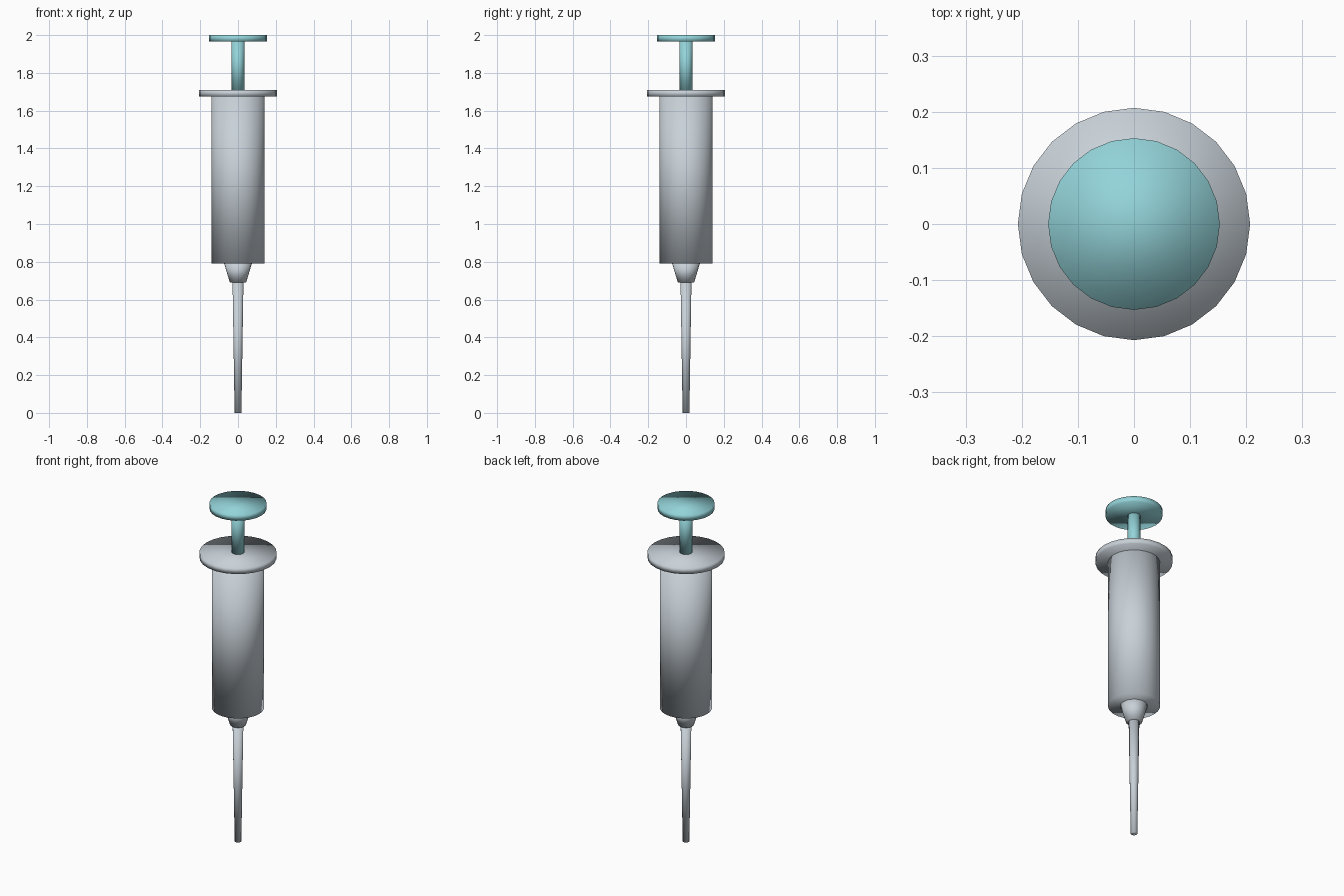
import bpy

cube = bpy.data.objects.get("Cube")
if cube:
    bpy.data.objects.remove(cube, do_unlink=True)


def make_material(name, rgb):
    mat = bpy.data.materials.new(name)
    mat.use_nodes = True
    color = (*rgb, 1.0)
    mat.diffuse_color = color
    mat.node_tree.nodes["Principled BSDF"].inputs["Base Color"].default_value = color
    return mat


grey = make_material("pale_grey", (0.58, 0.64, 0.69))
teal = make_material("soft_teal", (0.29, 0.65, 0.69))


def tapered(name, mat, z_low, z_high, r_low, r_high):
    """Round upright part between two heights, softly shaded."""
    bpy.ops.mesh.primitive_cone_add(
        vertices=24, radius1=r_low, radius2=r_high,
        depth=z_high - z_low, location=(0, 0, (z_low + z_high) / 2))
    part = bpy.context.object
    part.name = name
    part.data.materials.append(mat)
    bpy.ops.object.shade_smooth()
    return part


# Needle and the nozzle that holds it
tapered("needle", grey, 0.0, 0.70, 0.018, 0.029)
tapered("nozzle", grey, 0.69, 0.80, 0.043, 0.076)

# Barrel with finger flange
tapered("barrel", grey, 0.79, 1.68, 0.14, 0.14)
tapered("finger_flange", grey, 1.675, 1.71, 0.207, 0.207)

# Plunger
tapered("plunger_rod", teal, 1.70, 1.97, 0.034, 0.034)
tapered("thumb_rest", teal, 1.965, 2.0, 0.153, 0.153)
